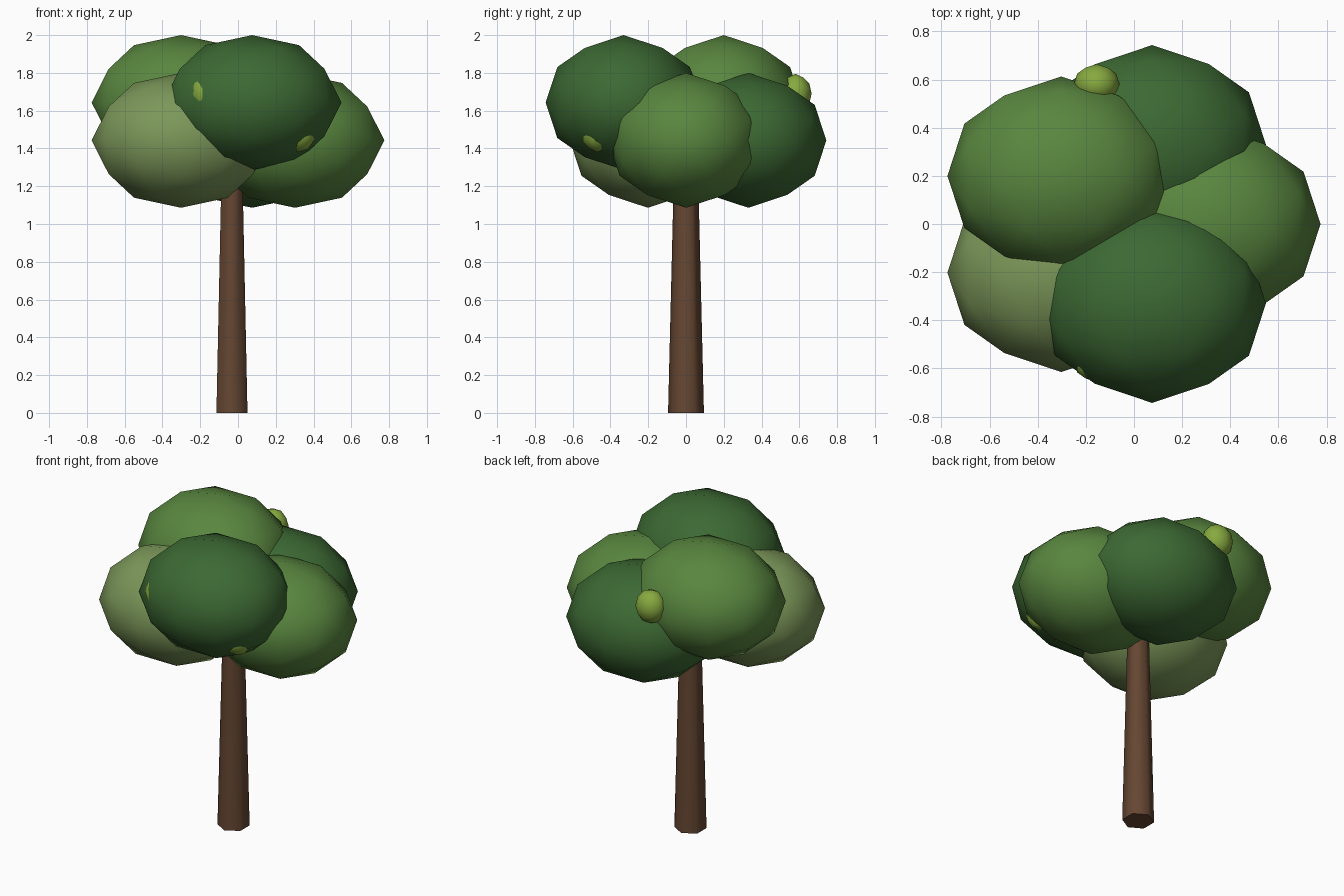
import bpy, bmesh
from itertools import combinations
from math import sin, cos, pi
from mathutils import Vector

if "Cube" in bpy.data.objects:
    bpy.data.objects.remove(bpy.data.objects["Cube"])


def material(name, rgb):
    m = bpy.data.materials.new(name)
    m.diffuse_color = (*rgb, 1)
    m.use_nodes = True
    m.node_tree.nodes["Principled BSDF"].inputs["Base Color"].default_value = m.diffuse_color
    return m


MID = material("mid_green", (0.10, 0.24, 0.05))
DARK = material("dark_green", (0.045, 0.14, 0.033))
OLIVE = material("olive_green", (0.20, 0.31, 0.10))
LIME = material("lime_green", (0.24, 0.40, 0.05))
BARK = material("bark", (0.13, 0.062, 0.032))


def hull(name, points, mat, loc, angle=0.6):
    """Convex solid around the points, smooth below the given edge angle."""
    bm = bmesh.new()
    for p in points:
        bm.verts.new(p)
    bmesh.ops.convex_hull(bm, input=bm.verts[:])
    bmesh.ops.dissolve_limit(bm, angle_limit=0.01, verts=bm.verts[:], edges=bm.edges[:])
    bmesh.ops.recalc_face_normals(bm, faces=bm.faces[:])
    me = bpy.data.meshes.new(name)
    bm.to_mesh(me)
    bm.free()
    me.materials.append(mat)
    ob = bpy.data.objects.new(name, me)
    ob.location = loc
    bpy.context.collection.objects.link(ob)
    bpy.ops.object.select_all(action='DESELECT')
    ob.select_set(True)
    bpy.context.view_layer.objects.active = ob
    bpy.ops.object.shade_smooth_by_angle(angle=angle)


# Axis-aligned icosphere points: 12 corners plus the 30 rounded edge midpoints
S, L = 0.5257, 0.8507
corners = []
for a in (S, -S):
    for b in (L, -L):
        corners += [Vector((a, 0, b)), Vector((b, a, 0)), Vector((0, b, a))]
sphere = corners + [(p + q).normalized() for p, q in combinations(corners, 2) if p.dot(q) > 0.4]


def blob(name, loc, radii, mat):
    hull(name, [[c * r for c, r in zip(p, radii)] for p in sphere], mat, loc)


# Large foliage clumps
CLUMP = (0.473, 0.413, 0.357)
for name, loc, mat in [
    ("foliage_back_left", (-0.302, 0.2, 1.643), MID),
    ("foliage_front", (0.075, -0.33, 1.643), DARK),
    ("foliage_front_left", (-0.302, -0.202, 1.443), OLIVE),
    ("foliage_right", (0.302, 0, 1.443), MID),
    ("foliage_back", (0.075, 0.33, 1.443), DARK),
]:
    blob(name, loc, CLUMP, mat)

# Small leaf tufts poking out of the clumps
TUFT = (0.095, 0.085, 0.105)
blob("tuft_back", (-0.155, 0.58, 1.69), TUFT, LIME)
blob("tuft_front", (-0.155, -0.572, 1.69), TUFT, LIME)
blob("tuft_right", (0.32, -0.47, 1.485), TUFT, LIME)

# Six-sided tapered trunk, a corner facing front
rings = [(r * sin(i * pi / 3), -r * cos(i * pi / 3), z)
         for r, z in ((0.095, 0), (0.061, 1.4)) for i in range(6)]
hull("trunk", rings, BARK, (-0.032, 0, 0), angle=1.1)
